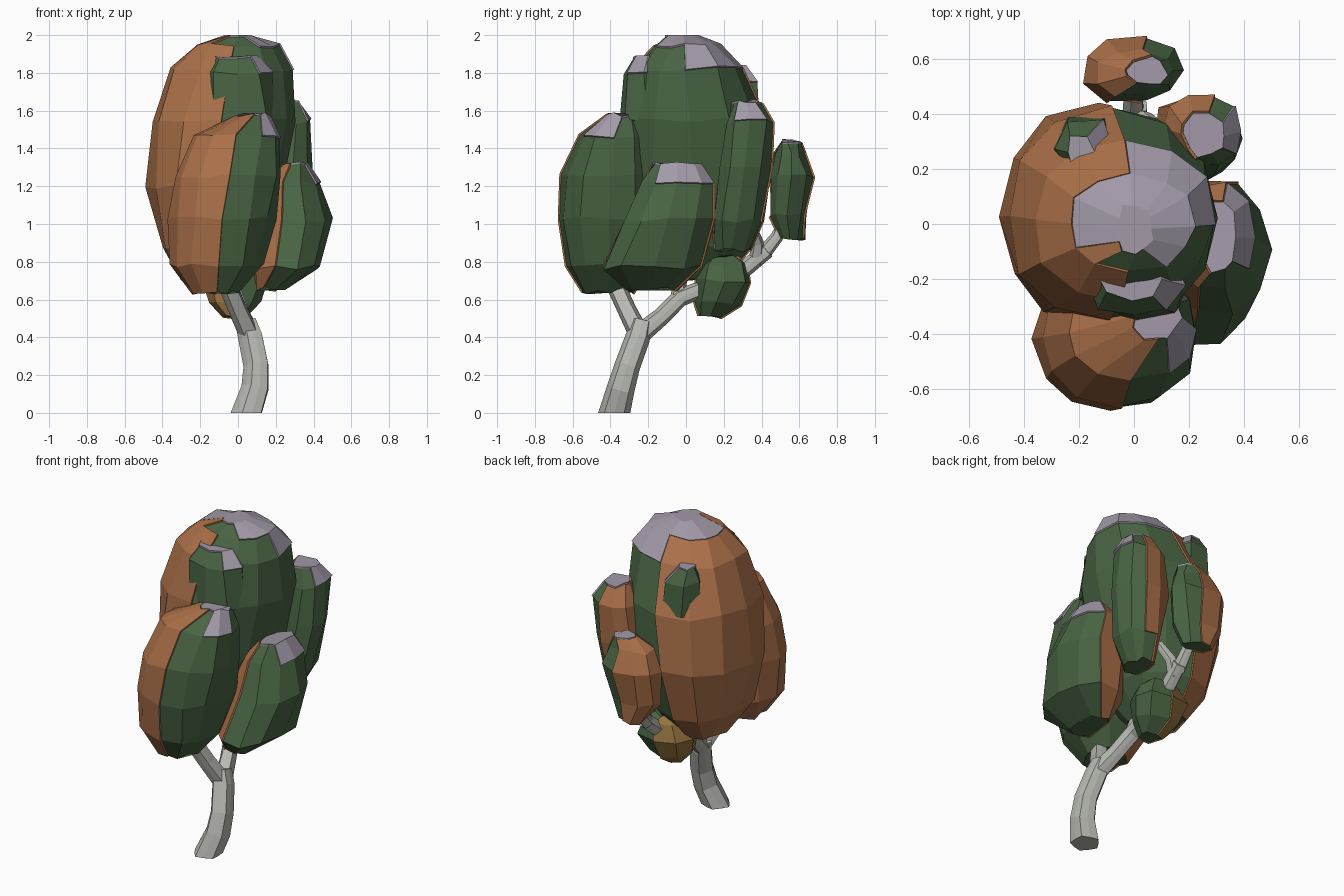
import bpy, bmesh, random
from math import cos, sin, pi, copysign
from mathutils import Vector

random.seed(4)


def material(name, rgb):
    m = bpy.data.materials.new(name)
    m.diffuse_color = (*rgb, 1)
    return m


GREEN = material("green_leaf", (0.065, 0.125, 0.055))
ORANGE = material("orange_leaf", (0.40, 0.16, 0.065))
LILAC = material("lilac_leaf", (0.36, 0.32, 0.39))
OCHRE = material("ochre_leaf", (0.30, 0.17, 0.05))
BARK = material("pale_bark", (0.48, 0.49, 0.45))

LEFT = Vector((-1, 0.15, 0)).normalized()
UP = Vector((0.38, 0.08, 0.92)).normalized()


def add_object(name, bm, mat, thickness=0):
    me = bpy.data.meshes.new(name)
    bm.to_mesh(me)
    bm.free()
    me.materials.append(mat)
    ob = bpy.data.objects.new(name, me)
    bpy.context.collection.objects.link(ob)
    if thickness:
        mod = ob.modifiers.new("leaf_thickness", 'SOLIDIFY')
        mod.thickness, mod.offset = thickness, 0.4
    return ob


def loft(loops):
    """Skin a stack of equal point loops and close both ends."""
    bm = bmesh.new()
    rows = [[bm.verts.new(p) for p in loop] for loop in loops]
    n = len(rows[0])
    for a, b in zip(rows, rows[1:]):
        for i in range(n):
            j = (i + 1) % n
            bm.faces.new((a[i], a[j], b[j], b[i]))
    bm.faces.new(rows[0][::-1])
    bm.faces.new(rows[-1])
    bmesh.ops.recalc_face_normals(bm, faces=bm.faces)
    bm.normal_update()
    return bm


def sector(f):
    if f.normal.dot(UP) > 0.74:
        return 'top'
    return 'left' if f.normal.dot(LEFT) > 0.05 else 'right'


def leaf_lobe(name, rings, sides=12, left=ORANGE, top=LILAC):
    """rings: (z, x_min, x_max, y_min, y_max) from bottom to top."""
    loops = []
    for z, x0, x1, y0, y1 in rings:
        loop = []
        for i in range(sides):
            c, s = cos(2 * pi * i / sides), sin(2 * pi * i / sides)
            c, s = (copysign(abs(v) ** 0.9, v) for v in (c, s))
            j = [random.uniform(-0.012, 0.012) for _ in range(3)]
            loop.append(((x0 + x1) / 2 + c * (x1 - x0) / 2 + j[0],
                         (y0 + y1) / 2 + s * (y1 - y0) / 2 + j[1],
                         z + (j[2] if z < 1.97 else 0)))
        loops.append(loop)
    bm = loft(loops)
    # thin coloured shells lie over the green body
    for key, mat in (('left', left), ('top', top)):
        if mat is None:
            continue
        shell = bm.copy()
        away = [f for f in shell.faces if sector(f) != key]
        bmesh.ops.delete(shell, geom=away, context='FACES')
        add_object(f"{name}_{key}_shell", shell, mat, 0.014)
    add_object(name + "_body", bm, GREEN)


def limb(name, path, sides=10):
    """Ridged tube through (x, y, z, radius) points."""
    pts = [Vector(p[:3]) for p in path]
    loops = []
    for k, p in enumerate(pts):
        d = (pts[min(k + 1, len(pts) - 1)] - pts[max(k - 1, 0)]).normalized()
        if k == 0 and p.z == 0:
            d = Vector((0, 0, 1))
        u = Vector((1, 0, 0))
        u = (u - d * u.dot(d)).normalized()
        v = d.cross(u)
        loops.append([p + (u * cos(2 * pi * i / sides) + v * sin(2 * pi * i / sides))
                      * path[k][3] * (1.05 if i % 2 else 0.9) for i in range(sides)])
    add_object(name, loft(loops), BARK)


# trunk and branches
limb("trunk", [(0.05, -0.38, 0, 0.085), (0.095, -0.345, 0.13, 0.074),
               (0.10, -0.31, 0.25, 0.068), (0.07, -0.255, 0.40, 0.066),
               (0.045, -0.235, 0.48, 0.058)])
limb("front_branch", [(0.06, -0.25, 0.42, 0.055), (0.0, -0.315, 0.55, 0.05),
                      (-0.05, -0.37, 0.67, 0.05), (-0.08, -0.42, 0.82, 0.035)])
limb("back_branch", [(0.06, -0.24, 0.42, 0.055), (0.02, -0.13, 0.51, 0.048),
                     (-0.02, -0.03, 0.61, 0.048), (-0.02, 0.12, 0.67, 0.045),
                     (0.0, 0.32, 0.77, 0.045), (0.01, 0.43, 0.86, 0.042)])
limb("middle_branch", [(-0.01, -0.05, 0.58, 0.04), (-0.04, -0.03, 0.7, 0.035),
                       (-0.08, 0.0, 0.85, 0.03)])
limb("back_twig_inner", [(0.0, 0.37, 0.8, 0.04), (0.04, 0.38, 0.9, 0.032),
                         (0.1, 0.34, 1.0, 0.025)])
limb("back_twig_outer", [(0.0, 0.40, 0.83, 0.04), (0.0, 0.48, 0.93, 0.034),
                         (0.0, 0.54, 1.05, 0.025)])

# crown
leaf_lobe("main_crown", [(0.71, -0.30, 0.0, -0.15, 0.20), (0.88, -0.40, 0.12, -0.29, 0.33),
                         (1.20, -0.48, 0.24, -0.35, 0.42), (1.55, -0.45, 0.30, -0.35, 0.41),
                         (1.82, -0.36, 0.29, -0.28, 0.29), (1.94, -0.23, 0.21, -0.17, 0.17),
                         (1.99, -0.07, 0.07, -0.11, 0.07)])
leaf_lobe("front_lobe", [(0.64, -0.24, 0.0, -0.54, -0.28), (0.78, -0.35, 0.13, -0.63, -0.18),
                         (1.03, -0.355, 0.20, -0.67, -0.15), (1.25, -0.33, 0.23, -0.65, -0.16),
                         (1.46, -0.23, 0.22, -0.57, -0.20), (1.57, 0.0, 0.16, -0.42, -0.25)])
leaf_lobe("right_lobe", [(0.66, 0.10, 0.25, -0.33, -0.05), (0.77, 0.08, 0.44, -0.44, 0.09),
                         (1.02, 0.10, 0.50, -0.33, 0.15), (1.22, 0.15, 0.43, -0.23, 0.14),
                         (1.31, 0.25, 0.37, -0.18, 0.08)], sides=10)
leaf_lobe("back_right_lobe", [(0.86, 0.12, 0.25, 0.15, 0.34), (1.02, 0.09, 0.34, 0.14, 0.40),
                              (1.30, 0.08, 0.39, 0.18, 0.46), (1.54, 0.12, 0.38, 0.22, 0.47),
                              (1.64, 0.18, 0.32, 0.25, 0.40)], sides=10)
leaf_lobe("back_lobe", [(0.92, -0.09, 0.09, 0.50, 0.62), (1.05, -0.17, 0.14, 0.45, 0.63),
                        (1.25, -0.18, 0.18, 0.44, 0.67), (1.37, -0.12, 0.15, 0.47, 0.63),
                        (1.43, -0.03, 0.12, 0.50, 0.60)], sides=9)
leaf_lobe("lower_tuft", [(0.51, -0.08, 0.05, 0.06, 0.18), (0.58, -0.15, 0.12, 0.05, 0.29),
                         (0.70, -0.18, 0.16, 0.06, 0.34), (0.79, -0.14, 0.12, 0.09, 0.32),
                         (0.83, -0.08, 0.07, 0.13, 0.27)], sides=8, left=OCHRE, top=None)
# small ledges poking through the main crown
leaf_lobe("front_ledge", [(1.55, -0.18, 0.20, -0.36, -0.05), (1.80, -0.18, 0.17, -0.34, -0.08),
                          (1.88, -0.13, 0.10, -0.28, -0.10)], sides=8, left=None)
leaf_lobe("back_ledge", [(1.55, -0.30, -0.05, 0.15, 0.40), (1.75, -0.29, -0.08, 0.17, 0.38),
                         (1.83, -0.25, -0.14, 0.21, 0.33)], sides=6, left=None)
